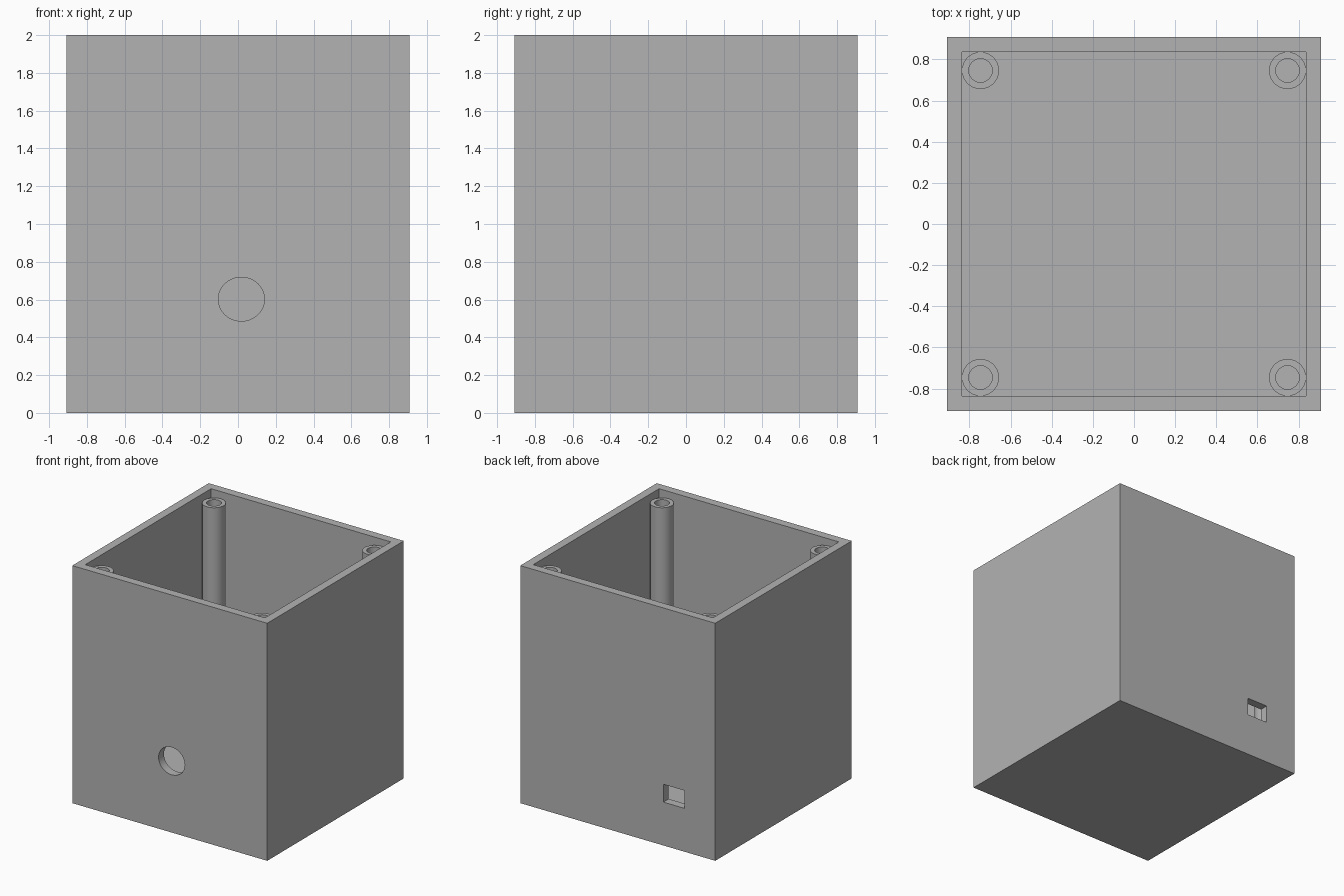
import bpy, bmesh, math

if "Cube" in bpy.data.objects:
    bpy.data.objects.remove(bpy.data.objects["Cube"])

HALF, INNER, HEIGHT, FLOOR = 0.908, 0.837, 2.0, 0.07

grey = bpy.data.materials.new("plain grey")
grey.diffuse_color = (0.45, 0.45, 0.45, 1)
grey.use_nodes = True
grey.node_tree.nodes["Principled BSDF"].inputs["Base Color"].default_value = grey.diffuse_color


def box(name, lo, hi):
    bpy.ops.mesh.primitive_cube_add(size=1, location=[(a + b) / 2 for a, b in zip(lo, hi)])
    ob = bpy.context.object
    ob.name = name
    ob.scale = [b - a for a, b in zip(lo, hi)]
    bpy.ops.object.transform_apply(location=True, rotation=True, scale=True)
    ob.data.materials.append(grey)
    return ob


def cut(target, cutter):
    mod = target.modifiers.new(cutter.name, 'BOOLEAN')
    mod.operation, mod.solver, mod.object = 'DIFFERENCE', 'EXACT', cutter
    bpy.context.view_layer.objects.active = target
    bpy.ops.object.modifier_apply(modifier=mod.name)
    bpy.data.objects.remove(cutter)


# Open-topped enclosure
case = box("case", (-HALF, -HALF, 0), (HALF, HALF, HEIGHT))
cut(case, box("cavity_cutter", (-INNER, -INNER, FLOOR), (INNER, INNER, HEIGHT + 0.2)))

# Rectangular port in the back wall
cut(case, box("port_cutter", (-0.62, 0.8, 0.365), (-0.425, 1.0, 0.515)))

# Round cable hole in the front wall
bpy.ops.mesh.primitive_cylinder_add(vertices=64, radius=1, depth=0.2,
                                    location=(0.018, -0.88, 0.602),
                                    rotation=(math.pi / 2, 0, 0))
hole = bpy.context.object
hole.name = "cable_hole_cutter"
hole.scale = (0.122, 0.116, 1)
bpy.ops.object.transform_apply(location=True, rotation=True, scale=True)
hole.data.materials.append(grey)
cut(case, hole)


# Hollow screw posts in the four corners
def screw_post(name, x, y):
    bm = bmesh.new()
    z0, z1 = FLOOR, 1.94
    profile = [(0.057, z0), (0.09, z0), (0.09, z1), (0.057, z1)]
    verts = [bm.verts.new((r, 0, z)) for r, z in profile]
    edges = [bm.edges.new((verts[i], verts[(i + 1) % 4])) for i in range(4)]
    bmesh.ops.spin(bm, geom=verts + edges, cent=(0, 0, 0), axis=(0, 0, 1),
                   angle=math.tau, steps=48, use_merge=True)
    bmesh.ops.remove_doubles(bm, verts=bm.verts, dist=1e-4)
    bmesh.ops.recalc_face_normals(bm, faces=bm.faces)
    mesh = bpy.data.meshes.new(name)
    bm.to_mesh(mesh)
    bm.free()
    mesh.materials.append(grey)
    ob = bpy.data.objects.new(name, mesh)
    ob.location = (x, y, 0)
    bpy.context.collection.objects.link(ob)


for side, sx in (("left", -1), ("right", 1)):
    for end, sy in (("front", -1), ("back", 1)):
        screw_post(f"{end}_{side}_screw_post", 0.746 * sx, 0.746 * sy)

# Smooth the round surfaces, keep edges sharp
bpy.ops.object.select_all(action='SELECT')
bpy.context.view_layer.objects.active = case
bpy.ops.object.shade_smooth_by_angle(angle=math.radians(30))
